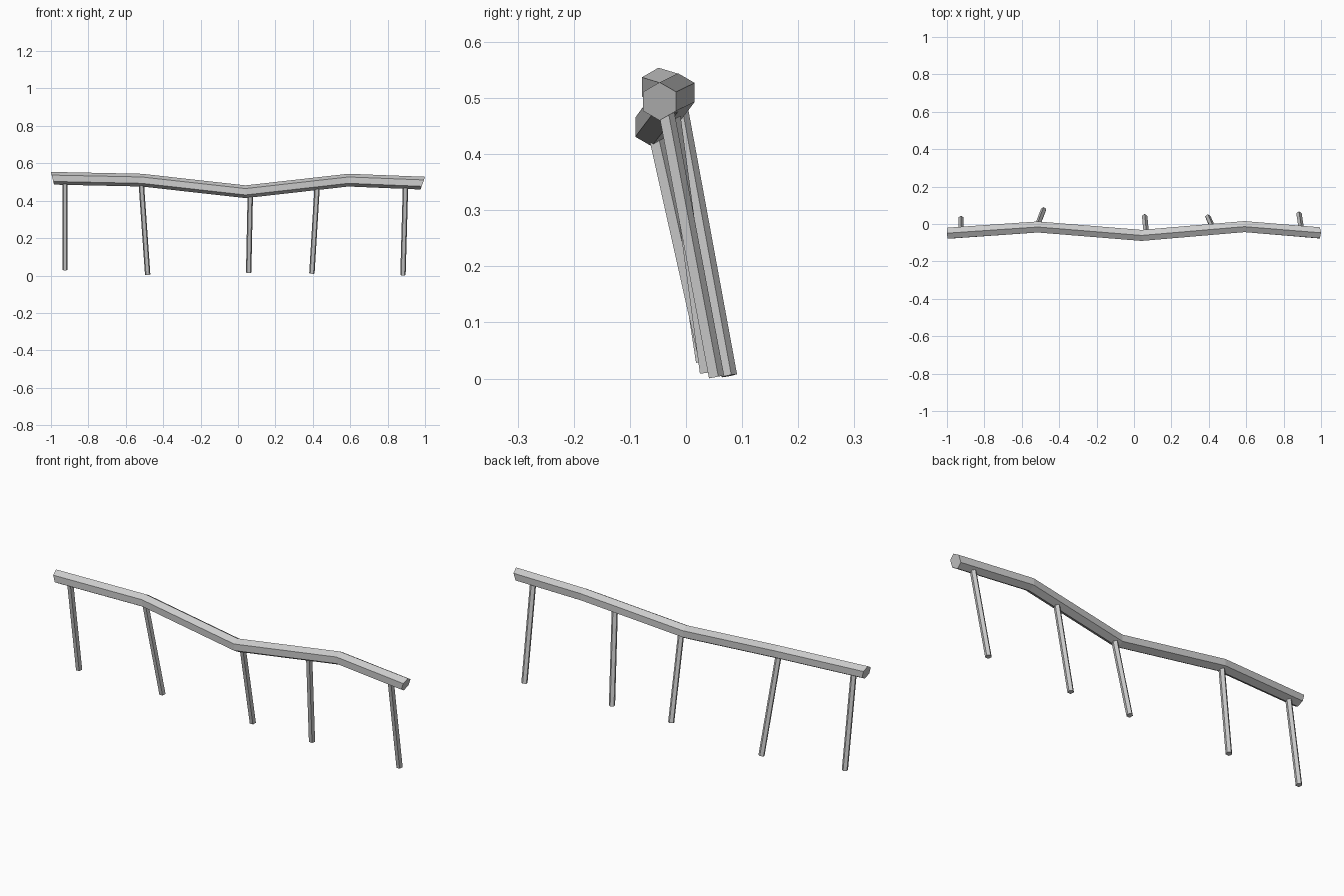
import bpy, bmesh
from math import sin, cos, pi
from mathutils import Vector

if "Cube" in bpy.data.objects:
    bpy.data.objects.remove(bpy.data.objects["Cube"])


def loft(name, rings):
    """Join a list of vertex rings into one capped tube."""
    bm = bmesh.new()
    vr = [[bm.verts.new(p) for p in r] for r in rings]
    n = len(vr[0])
    for a, b in zip(vr, vr[1:]):
        for i in range(n):
            j = (i + 1) % n
            bm.faces.new((a[i], a[j], b[j], b[i]))
    bm.faces.new(vr[0])
    bm.faces.new(vr[-1])
    bmesh.ops.recalc_face_normals(bm, faces=bm.faces)
    me = bpy.data.meshes.new(name)
    bm.to_mesh(me)
    bm.free()
    ob = bpy.data.objects.new(name, me)
    bpy.context.collection.objects.link(ob)


# Handrail: hexagonal log, point up, with undercut ends (x, y, z, end slant)
path = [(-0.992, -0.049, 0.520, -0.25), (-0.515, -0.016, 0.510, 0.0),
        (0.04, -0.061, 0.448, 0.0), (0.59, -0.014, 0.510, 0.0),
        (0.988, -0.047, 0.494, 0.35)]
R = 0.034
rings = []
for x, y, z, k in path:
    ring = []
    for i in range(6):
        a = pi / 2 + i * pi / 3
        oy, oz = R * cos(a), R * sin(a)
        ring.append((x + k * oz, y + oy, z + oz))
    rings.append(ring)
loft("handrail", rings)

# Posts: five-sided leaning stakes (top centre, bottom centre)
posts = [((-0.925, -0.044, 0.515), (-0.925, 0.030, 0.030)),
         ((-0.518, -0.016, 0.505), (-0.483, 0.076, 0.005)),
         ((0.066, -0.058, 0.450), (0.057, 0.039, 0.016)),
         ((0.424, -0.028, 0.490), (0.395, 0.037, 0.011)),
         ((0.896, -0.040, 0.495), (0.882, 0.053, 0.003))]
for i, (top, bottom) in enumerate(posts):
    top, bottom = Vector(top), Vector(bottom)
    axis = (top - bottom).normalized()
    side = Vector((0, 1, 0)).cross(axis).normalized()
    back = axis.cross(side)
    prof = [0.0152 * (side * cos(pi / 2 + s * 2 * pi / 5) + back * sin(pi / 2 + s * 2 * pi / 5))
            for s in range(5)]
    loft(f"post_{i + 1}", [[c + p for p in prof] for c in (bottom, top)])
